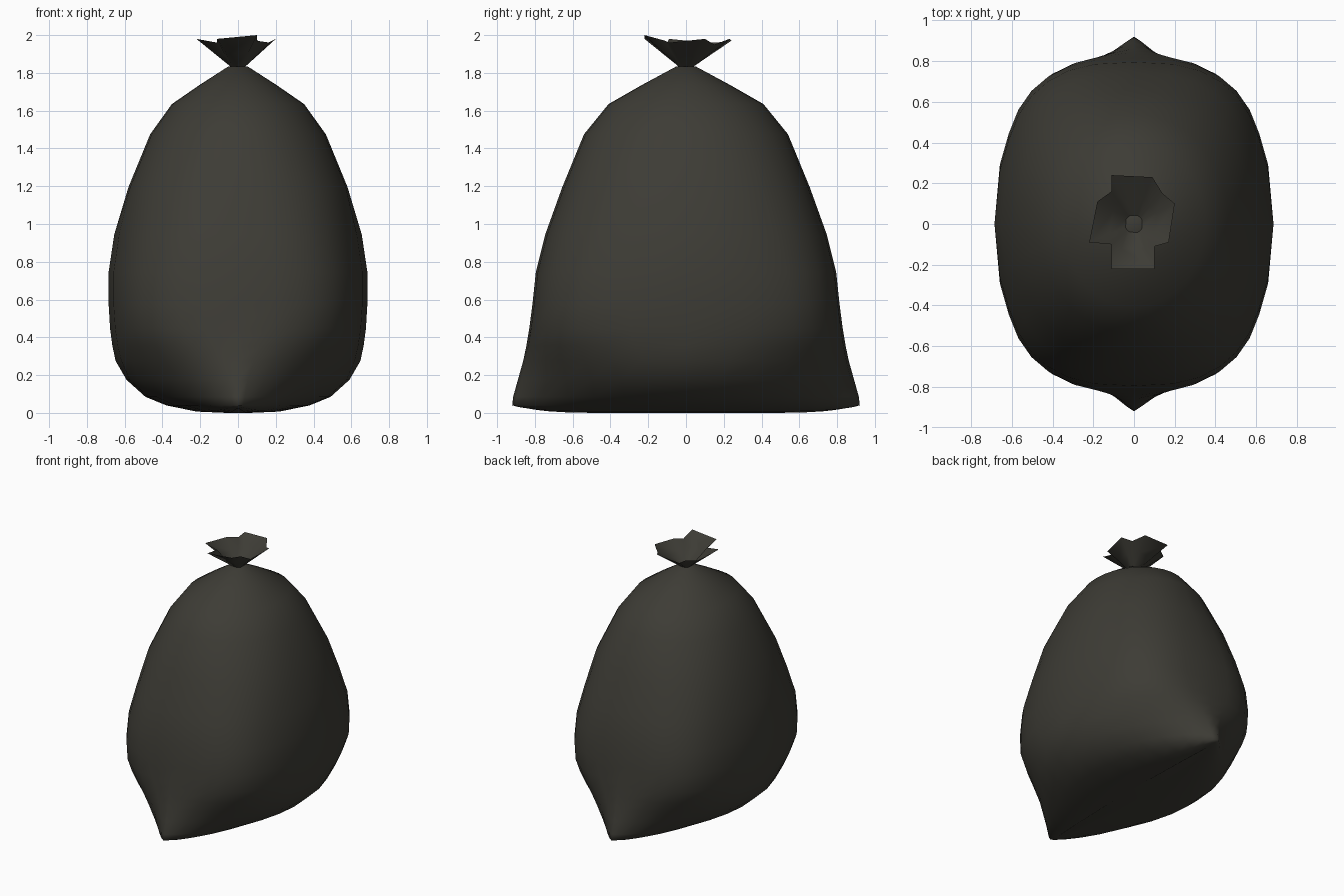
import bpy, math

if "Cube" in bpy.data.objects:
    bpy.data.objects.remove(bpy.data.objects["Cube"])

mat = bpy.data.materials.new("dark olive plastic")
mat.diffuse_color = (0.047, 0.045, 0.036, 1)
mat.use_nodes = True
mat.node_tree.nodes["Principled BSDF"].inputs["Base Color"].default_value = mat.diffuse_color


def make_object(name, rings, cap_bottom=False, cap_top=False):
    """Skin a stack of equal-sized closed rings."""
    n = len(rings[0])
    verts = [p for r in rings for p in r]
    faces = []
    for k in range(len(rings) - 1):
        for i in range(n):
            j = (i + 1) % n
            faces.append((k * n + i, k * n + j, (k + 1) * n + j, (k + 1) * n + i))
    if cap_bottom:
        faces.append(tuple(reversed(range(n))))
    if cap_top:
        faces.append(tuple(range(len(verts) - n, len(verts))))
    mesh = bpy.data.meshes.new(name)
    mesh.from_pydata(verts, [], faces)
    mesh.materials.append(mat)
    obj = bpy.data.objects.new(name, mesh)
    bpy.context.collection.objects.link(obj)
    for p in mesh.polygons:
        p.use_smooth = True
    return obj


def spow(v, e):
    return math.copysign(abs(v) ** e, v) if abs(v) > 1e-6 else 0.0


# Bag body: z, half width x, half depth y, roundness exponents x and y.
# Low sections are pointed lenses, middle ones boxy ovals, upper ones round.
PROFILE = [
    (0.005, 0.06, 0.84, 1.4, 0.80),
    (0.012, 0.22, 0.89, 1.5, 0.90),
    (0.045, 0.38, 0.92, 1.6, 1.05),
    (0.09, 0.49, 0.915, 1.6, 1.08),
    (0.18, 0.59, 0.89, 1.5, 0.98),
    (0.28, 0.648, 0.862, 1.22, 0.80),
    (0.36, 0.665, 0.845, 1.00, 0.70),
    (0.45, 0.677, 0.83, 0.82, 0.63),
    (0.58, 0.685, 0.813, 0.74, 0.63),
    (0.75, 0.685, 0.795, 0.74, 0.68),
    (0.95, 0.655, 0.745, 0.79, 0.76),
    (1.20, 0.58, 0.655, 0.86, 0.84),
    (1.48, 0.465, 0.54, 0.98, 0.95),
    (1.64, 0.35, 0.41, 1.0, 1.0),
    (1.74, 0.205, 0.235, 1.0, 1.0),
    (1.84, 0.05, 0.05, 1.0, 1.0),
]
SEG = 32
rings = []
for z, a, b, ex, ey in PROFILE:
    ring = []
    for i in range(SEG):
        t = 2 * math.pi * i / SEG
        # bottom seam rises slightly at the two corners
        lift = 0.025 * abs(math.sin(t)) ** 6 if z < 0.04 else 0
        # the broad sides bulge gently instead of being flat
        bulge = 1 - 0.05 * min(1, abs(math.sin(t)) / 0.4) if 0.2 < z < 1.1 else 1
        ring.append((a * bulge * spow(math.cos(t), ex), b * spow(math.sin(t), ey), z + lift))
    rings.append(ring)
low = min(p[2] for r in rings for p in r)
rings = [[(x, y, z - low) for x, y, z in r] for r in rings]
make_object("bag_body", rings, cap_bottom=True, cap_top=True)

# Gathered top: flared, folded rim above the tied neck
RIM = [(0.20, 0.10, 1.98), (0.14, 0.15, 1.95), (0.09, 0.23, 1.98), (-0.11, 0.24, 1.97),
       (-0.11, 0.16, 1.96), (-0.18, 0.11, 1.96), (-0.22, -0.09, 1.98), (-0.11, -0.10, 1.96),
       (-0.11, -0.22, 1.98), (0.10, -0.22, 2.00), (0.10, -0.11, 1.97), (0.17, -0.09, 1.96)]


def funnel_ring(f, radius, height):
    """Ring part of the way from the tied neck to the rim."""
    ring = []
    for x, y, z in RIM:
        t = math.atan2(y, x)
        ring.append((radius * math.cos(t) * (1 - f) + x * f,
                     radius * math.sin(t) * (1 - f) + y * f,
                     height * (1 - f) + z * f))
    return ring


make_object("gathered_top", [funnel_ring(0, 0.045, 1.835), funnel_ring(0.45, 0.045, 1.835), RIM])
